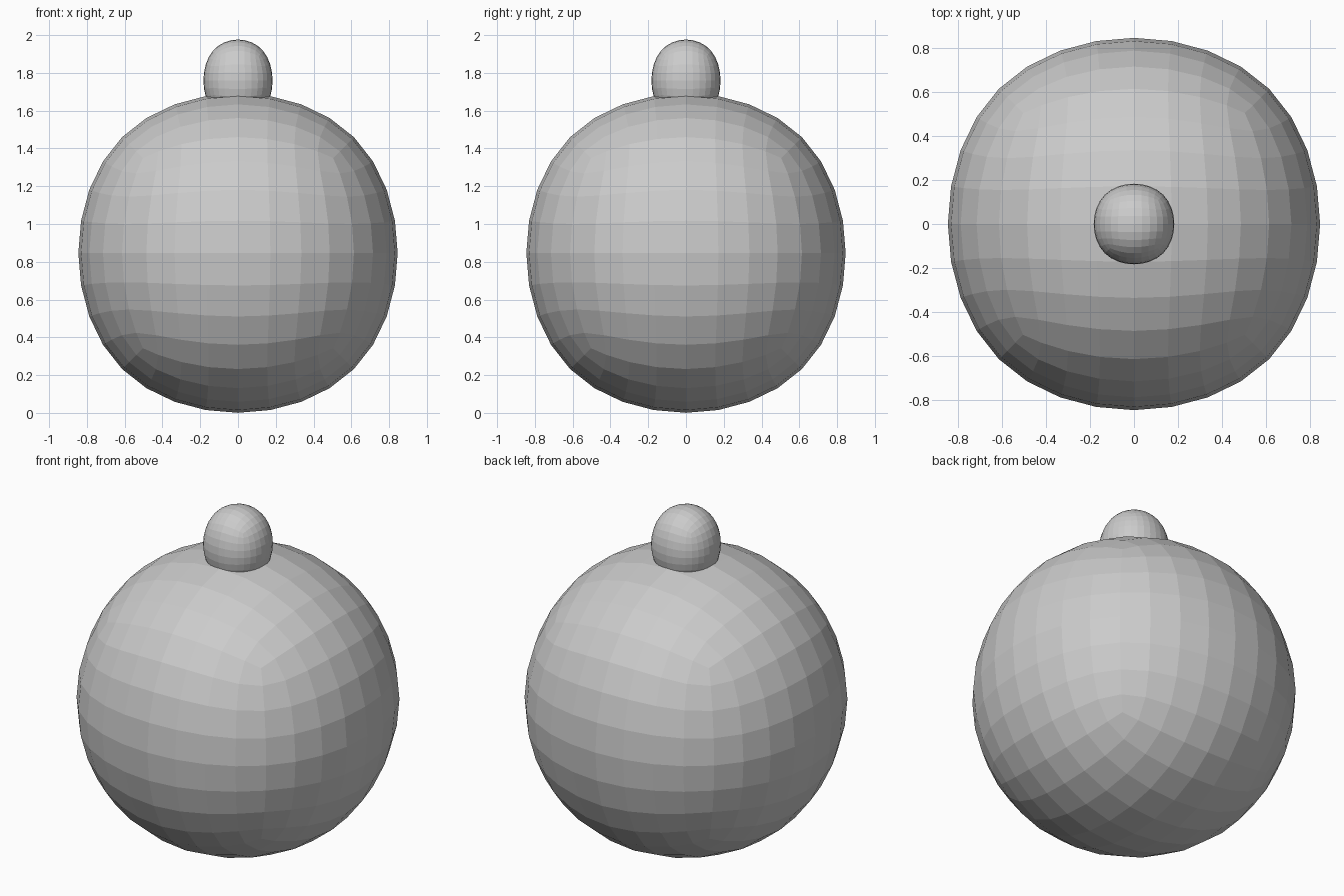
import bpy

if "Cube" in bpy.data.objects:
    bpy.data.objects.remove(bpy.data.objects["Cube"])


def rounded_cube(name, half, z, floor=None):
    """Cube rounded into a faceted ball by subdivision; floor lowers its base."""
    bpy.ops.mesh.primitive_cube_add(size=2 * half, location=(0, 0, z))
    ob = bpy.context.object
    ob.name = name
    if floor is not None:
        for v in ob.data.vertices:
            if v.co.z < 0:
                v.co.z = floor - z
    mod = ob.modifiers.new("Round", "SUBSURF")
    mod.levels = mod.render_levels = 3
    return ob


# large round body, resting on the ground
rounded_cube("body_ball", 1.007, 0.846)

# small knob, its lower end sunk into the body
rounded_cube("top_knob", 0.218, 1.80, floor=1.50)
